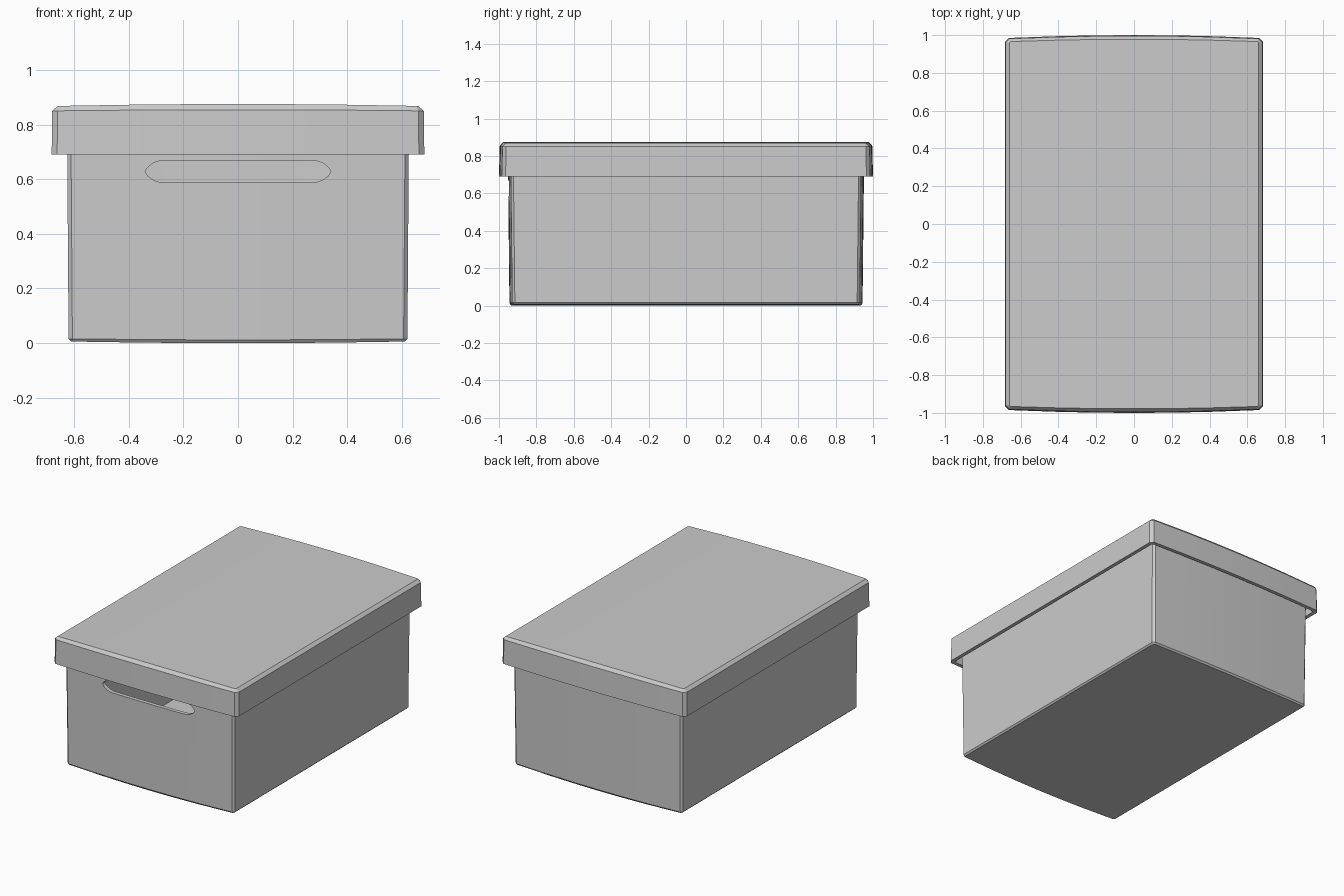
import bpy, bmesh, math

if "Cube" in bpy.data.objects:
    bpy.data.objects.remove(bpy.data.objects["Cube"])

STATIONS = [-1, -0.6, -0.3, 0, 0.3, 0.6, 1]


def outline(a, b, c, z, bow=0.015, crown=0.0):
    """Rectangle ring with cut corners and gently bowed front and back."""
    row = [(-a, b - bow - c)]
    row += [(s * (a - c), b - bow * s * s) for s in STATIONS]
    row += [(a, b - bow - c)]
    zc = lambda x: z + crown * (1 - (x / a) ** 2)
    front = [(x, -y, zc(x)) for x, y in row]
    back = [(x, y, zc(x)) for x, y in reversed(row)]
    return front + back


def shell(name, rings):
    """Join stacked rings and close both ends with strips of quads."""
    bm = bmesh.new()
    loops = [[bm.verts.new(p) for p in r] for r in rings]
    n = len(loops[0])
    for lo, hi in zip(loops, loops[1:]):
        for i in range(n):
            j = (i + 1) % n
            bm.faces.new((lo[i], lo[j], hi[j], hi[i]))
    for loop in (loops[0], loops[-1]):
        for i in range(n // 2 - 1):
            bm.faces.new((loop[i], loop[i + 1], loop[n - 2 - i], loop[n - 1 - i]))
    bmesh.ops.recalc_face_normals(bm, faces=bm.faces)
    mesh = bpy.data.meshes.new(name)
    bm.to_mesh(mesh)
    bm.free()
    obj = bpy.data.objects.new(name, mesh)
    bpy.context.collection.objects.link(obj)
    return obj


# Hollow box body: outside upwards, then inside down to the floor
body = shell("box_body", [
    outline(0.61, 0.935, 0.008, 0.006, crown=-0.006),
    outline(0.62, 0.944, 0.014, 0.016, crown=-0.004),
    outline(0.626, 0.953, 0.014, 0.84),
    outline(0.600, 0.927, 0.010, 0.84),
    outline(0.594, 0.918, 0.010, 0.03),
])

# Lid: inside ceiling down to the rim, then outside up to the top
lid = shell("lid", [
    outline(0.650, 0.970, 0.012, 0.845),
    outline(0.656, 0.976, 0.012, 0.69),
    outline(0.682, 1.000, 0.020, 0.69),
    outline(0.680, 0.996, 0.020, 0.850, crown=0.004),
    outline(0.659, 0.978, 0.006, 0.868, bow=0.012, crown=0.007),
])

# Hand slot cut through the front wall
quarter = [(0.34, 0.0), (0.331, 0.015), (0.31, 0.031), (0.28, 0.041)]
half = quarter + [(-x, z) for x, z in reversed(quarter)]
profile = half + [(x, -z) for x, z in reversed(half[1:-1])]
bm = bmesh.new()
face = bm.faces.new([bm.verts.new((x, -1.1, 0.628 + z)) for x, z in profile])
ext = bmesh.ops.extrude_face_region(bm, geom=[face])
bmesh.ops.translate(bm, vec=(0, 0.4, 0),
                    verts=[v for v in ext["geom"] if isinstance(v, bmesh.types.BMVert)])
bmesh.ops.recalc_face_normals(bm, faces=bm.faces)
mesh = bpy.data.meshes.new("hand_slot_cutter")
bm.to_mesh(mesh)
bm.free()
cutter = bpy.data.objects.new("hand_slot_cutter", mesh)
bpy.context.collection.objects.link(cutter)
cutter.hide_render = True
cutter.hide_viewport = True
cut = body.modifiers.new("hand_slot", "BOOLEAN")
cut.operation = "DIFFERENCE"
cut.solver = "EXACT"
cut.object = cutter

# Smooth the bowed walls while keeping edges crisp
for obj in (body, lid):
    bpy.ops.object.select_all(action="DESELECT")
    obj.select_set(True)
    bpy.context.view_layer.objects.active = obj
    bpy.ops.object.shade_smooth_by_angle(angle=math.radians(20))
